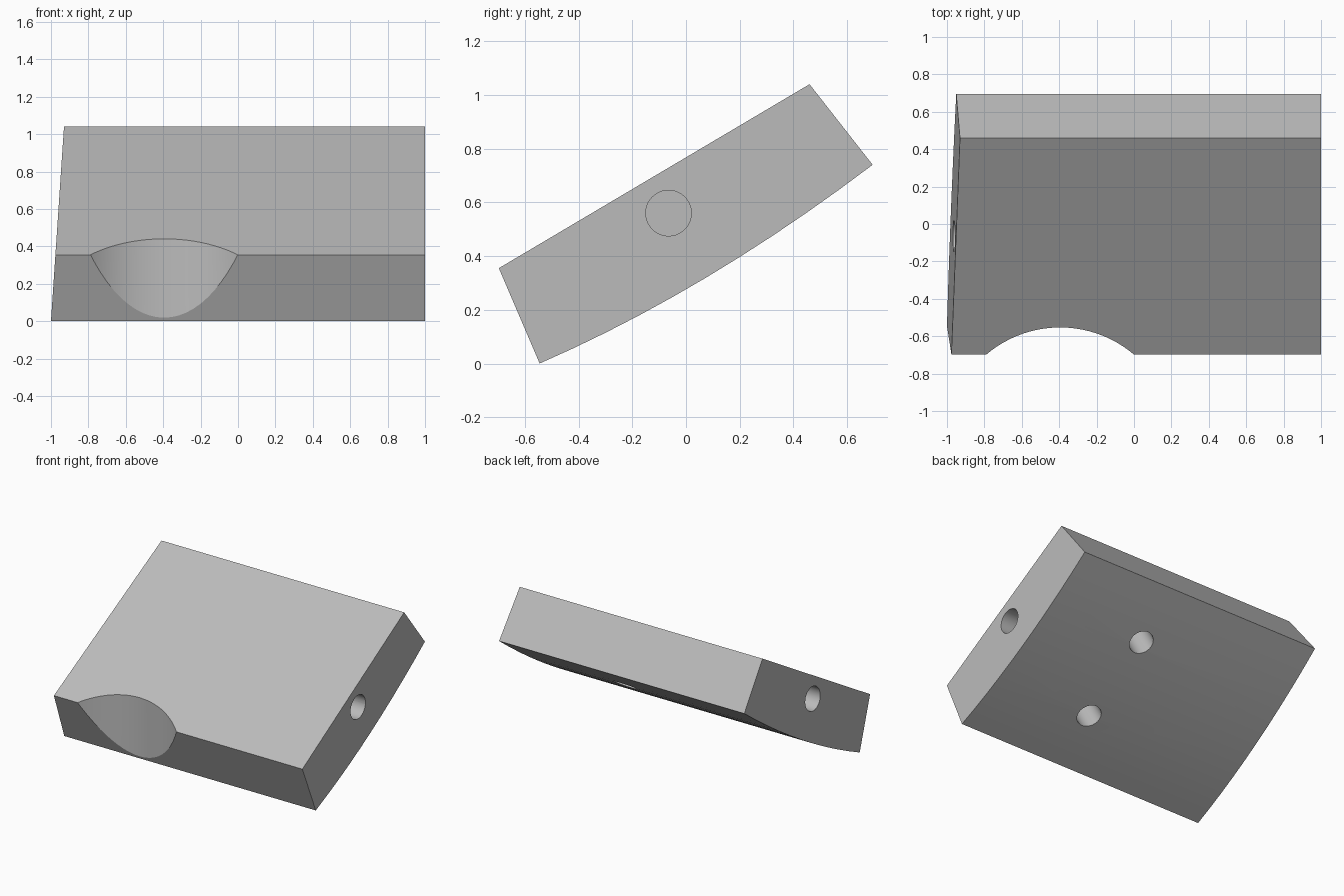
import bpy, bmesh, math
from mathutils import Vector

if "Cube" in bpy.data.objects:
    bpy.data.objects.remove(bpy.data.objects["Cube"])

grey = bpy.data.materials.new("plain grey")
grey.diffuse_color = (0.5, 0.5, 0.5, 1)
grey.use_nodes = True
grey.node_tree.nodes["Principled BSDF"].inputs["Base Color"].default_value = grey.diffuse_color


def left_x(z):
    # slanted left end
    return -1 + 0.067 * z


# side profile (y, z): flat top, square ends, gently bowed underside
front_top, back_top = (-0.697, 0.355), (0.46, 1.04)
back_low, front_low = (0.695, 0.74), (-0.545, 0.0)
profile = [front_top, back_top]
STEPS = 10
for i in range(STEPS + 1):
    t = i / STEPS
    y = back_low[0] + (front_low[0] - back_low[0]) * t
    z = back_low[1] + (front_low[1] - back_low[1]) * t - 0.2 * t * (1 - t)
    profile.append((y, z))

bm = bmesh.new()
right = [bm.verts.new((1, y, z)) for y, z in profile]
left = [bm.verts.new((left_x(z), y, z)) for y, z in profile]
bm.faces.new(right)
bm.faces.new(left[::-1])
for i in range(len(profile)):
    j = (i + 1) % len(profile)
    bm.faces.new((right[i], left[i], left[j], right[j]))
bmesh.ops.recalc_face_normals(bm, faces=bm.faces)
mesh = bpy.data.meshes.new("sloped_block")
bm.to_mesh(mesh)
bm.free()
block = bpy.data.objects.new("sloped_block", mesh)
bpy.context.collection.objects.link(block)
mesh.materials.append(grey)


def cut(name, center, axis, radius, depth, sides):
    # cylindrical cutter centred on a point, reaching depth either way
    bpy.ops.mesh.primitive_cylinder_add(vertices=sides, radius=radius,
                                        depth=2 * depth, location=center)
    cutter = bpy.context.object
    cutter.name = name
    cutter.rotation_euler = Vector(axis).to_track_quat('Z', 'Y').to_euler()
    cutter.data.materials.append(grey)
    cutter.hide_render = True
    cutter.hide_set(True)
    mod = block.modifiers.new(name, 'BOOLEAN')
    mod.operation = 'DIFFERENCE'
    mod.solver = 'EXACT'
    mod.object = cutter
    return cutter


# upright scoop in the front edge
cutters = [cut("scoop_cutter", (-0.395, -0.553 - 0.61, 0.4), (0, 0, 1), 0.61, 1, 96)]
# blind holes in both ends
for name, x in (("right_hole_cutter", 1), ("left_hole_cutter", left_x(0.56))):
    cutters.append(cut(name, (x, -0.065, 0.56), (1, 0, 0), 0.085, 0.25, 40))
# blind holes in the underside, square to the top
for name, y, z in (("back_hole_cutter", 0.353, 0.50), ("front_hole_cutter", -0.173, 0.18)):
    cutters.append(cut(name, (0.235, y, z), (0, -0.508, 0.861), 0.083, 0.22, 40))

# apply the cuts and remove the cutters
bpy.context.view_layer.objects.active = block
block.select_set(True)
for mod in list(block.modifiers):
    bpy.ops.object.modifier_apply(modifier=mod.name)
for c in cutters:
    bpy.data.objects.remove(c, do_unlink=True)
bpy.ops.object.select_all(action='DESELECT')
block.select_set(True)
bpy.ops.object.shade_smooth_by_angle(angle=math.radians(20))
